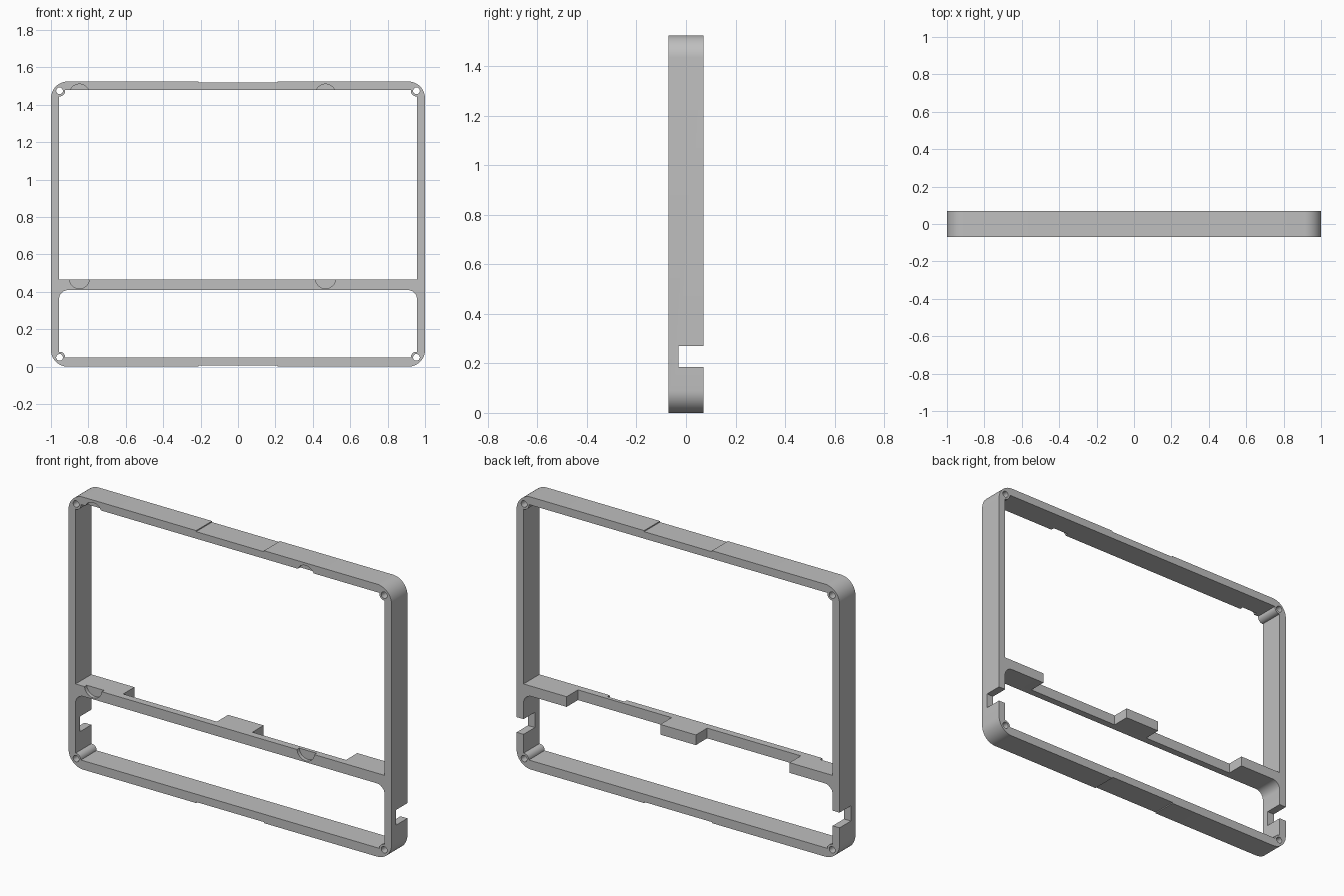
import bpy, bmesh
from math import cos, sin, pi

cube = bpy.data.objects.get("Cube")
if cube:
    bpy.data.objects.remove(cube, do_unlink=True)

HALF_D = 0.07        # half depth of the frame
HEIGHT = 1.525
OVER = 0.1           # cutters reach past the frame by this depth

grey = bpy.data.materials.new("light grey")
grey.use_nodes = True
colour = (0.52, 0.52, 0.52, 1)
grey.diffuse_color = colour
grey.node_tree.nodes["Principled BSDF"].inputs["Base Color"].default_value = colour


def prism(name, outline, y0, y1):
    """Solid made by sweeping an (x, z) outline from y0 to y1."""
    bm = bmesh.new()
    face = bm.faces.new([bm.verts.new((x, y0, z)) for x, z in outline])
    swept = bmesh.ops.extrude_face_region(bm, geom=[face])
    for v in swept["geom"]:
        if isinstance(v, bmesh.types.BMVert):
            v.co.y = y1
    bmesh.ops.recalc_face_normals(bm, faces=bm.faces)
    mesh = bpy.data.meshes.new(name)
    bm.to_mesh(mesh)
    bm.free()
    mesh.materials.append(grey)
    obj = bpy.data.objects.new(name, mesh)
    bpy.context.collection.objects.link(obj)
    return obj


def rect(x0, x1, z0, z1, r_bottom=0, r_top=0, steps=12):
    """Rectangle outline whose bottom and top corners may be rounded."""
    points = []
    corners = [(x1, z1, -1, -1, r_top), (x0, z1, 1, -1, r_top),
               (x0, z0, 1, 1, r_bottom), (x1, z0, -1, 1, r_bottom)]
    for i, (x, z, sx, sz, r) in enumerate(corners):
        if r == 0:
            points.append((x, z))
            continue
        for k in range(steps + 1):
            a = (i + k / steps) * pi / 2
            points.append((x + sx * r + r * cos(a), z + sz * r + r * sin(a)))
    return points


def circle(x, z, r, n=32):
    return [(x + r * cos(2 * pi * k / n), z + r * sin(2 * pi * k / n)) for k in range(n)]


def combine(body, tool, operation="DIFFERENCE"):
    """Apply a boolean to the body and remove the tool."""
    bpy.context.view_layer.objects.active = body
    mod = body.modifiers.new(tool.name, "BOOLEAN")
    mod.operation = operation
    mod.solver = "EXACT"
    mod.object = tool
    bpy.ops.object.modifier_apply(modifier=mod.name)
    bpy.data.objects.remove(tool, do_unlink=True)


# Rounded slab with a large upper and a small lower opening
frame = prism("frame", rect(-1, 1, 0, HEIGHT, 0.09, 0.09), -HALF_D, HALF_D)
combine(frame, prism("upper_opening", rect(-0.957, 0.957, 0.467, 1.48), -OVER, OVER))
combine(frame, prism("lower_opening", rect(-0.957, 0.957, 0.05, 0.41, 0, 0.05), -OVER, OVER))

# Screw bosses with through holes in the four corners
for x in (-0.954, 0.954):
    for z in (0.05, HEIGHT - 0.05):
        combine(frame, prism("screw_boss", circle(x, z, 0.03), -HALF_D, HALF_D), "UNION")
        combine(frame, prism("screw_hole", circle(x, z, 0.018), -OVER, OVER))

# Crossbar thinned from the back, leaving blocks at the middle and ends
for x0, x1 in ((-0.69, -0.11), (0.11, 0.69)):
    combine(frame, prism("bar_relief", rect(x0, x1, 0.38, 0.5), -0.03, OVER))

# Slot through both side walls, open at the back
combine(frame, prism("side_slot", rect(-1.1, 1.1, 0.185, 0.27), -0.03, OVER))

# Round shallow recesses in the front of the crossbar and top rail
for x in (-0.848, 0.468):
    for z in (0.472, 1.457):
        combine(frame, prism("round_recess", circle(x, z, 0.054), -OVER, -0.05))

# Shallow flat steps in the middle of the top and bottom
for z0, z1 in ((-0.1, 0.006), (HEIGHT - 0.006, HEIGHT + 0.1)):
    combine(frame, prism("edge_step", rect(-0.21, 0.21, z0, z1), -OVER, OVER))

bpy.ops.object.select_all(action="DESELECT")
frame.select_set(True)
bpy.context.view_layer.objects.active = frame
bpy.ops.object.shade_smooth_by_angle(angle=pi / 6)
